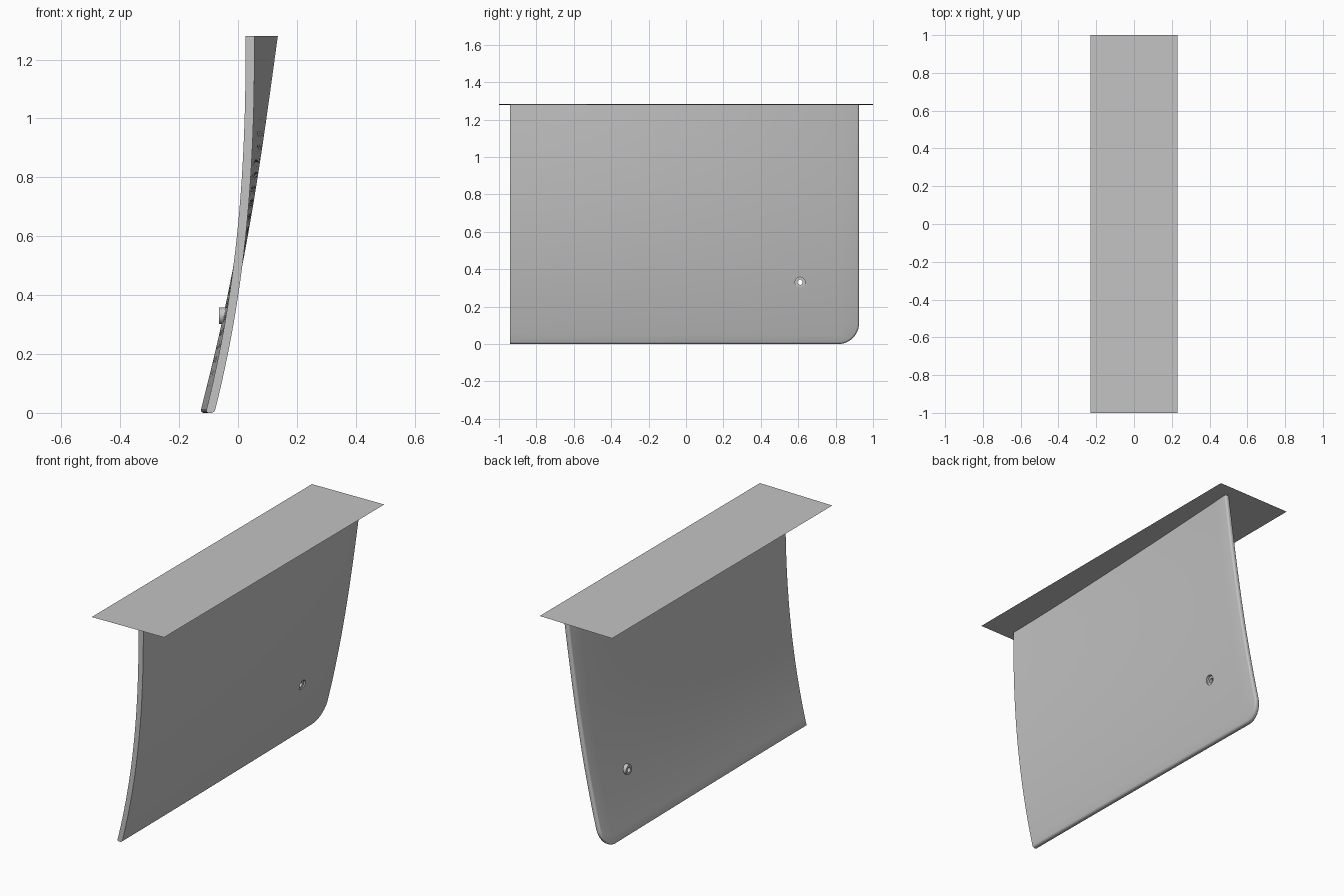
import bpy, bmesh
from math import sin, cos, pi, radians
from mathutils import Matrix, Vector

cube = bpy.data.objects.get("Cube")
if cube:
    bpy.data.objects.remove(cube, do_unlink=True)

grey = bpy.data.materials.new("plain_grey")
grey.use_nodes = True
colour = (0.55, 0.55, 0.55, 1)
grey.diffuse_color = colour
grey.node_tree.nodes["Principled BSDF"].inputs["Base Color"].default_value = colour

Y0, Y1, TOP, CORNER, THICK = -0.94, 0.925, 1.28, 0.11, 0.03


def add_object(name, bm):
    bmesh.ops.recalc_face_normals(bm, faces=bm.faces[:])
    mesh = bpy.data.meshes.new(name)
    bm.to_mesh(mesh)
    bm.free()
    mesh.materials.append(grey)
    obj = bpy.data.objects.new(name, mesh)
    bpy.context.collection.objects.link(obj)
    return obj


def smooth(obj):
    bpy.ops.object.select_all(action='DESELECT')
    obj.select_set(True)
    bpy.context.view_layer.objects.active = obj
    bpy.ops.object.shade_smooth_by_angle(angle=radians(35))


def centre_x(y, z):
    """Sideways position of the curved, twisted panel."""
    t = max(0, (y - Y0) / (Y1 - Y0))
    bow = 0.041 - 0.136 * max(0, 1 - z / TOP) ** 2.4
    twist = -0.02 + 0.0156 * z + 0.0489 * z * z
    return bow + twist * t ** 1.4


# Panel: flat outline with one rounded corner, thickened
bm = bmesh.new()
outline = [(Y0, TOP), (Y0, 0)]
for i in range(13):
    a = pi / 2 * i / 12
    outline.append((Y1 - CORNER + CORNER * sin(a), CORNER - CORNER * cos(a)))
outline.append((Y1, TOP))
face = bm.faces.new([bm.verts.new((-THICK / 2, y, z)) for y, z in outline])
extruded = bmesh.ops.extrude_face_region(bm, geom=[face])
bmesh.ops.translate(bm, vec=(THICK, 0, 0),
                    verts=[v for v in extruded["geom"] if isinstance(v, bmesh.types.BMVert)])

# Round the bottom and back rims
rim = [e for e in bm.edges
       if abs(e.verts[0].co.x - e.verts[1].co.x) < 0.001
       and not all(v.co.z > TOP - 0.001 for v in e.verts)
       and not all(v.co.y < Y0 + 0.001 for v in e.verts)]
bmesh.ops.bevel(bm, geom=rim, offset=0.011, segments=4, profile=0.5, affect='EDGES')

# Slice into a grid, then bend
for axis, start, end, count in ((1, Y0, Y1, 20), (2, 0, TOP, 26)):
    normal = Vector((0, 0, 0))
    normal[axis] = 1
    for i in range(1, count):
        bmesh.ops.bisect_plane(bm, geom=bm.verts[:] + bm.edges[:] + bm.faces[:],
                               plane_co=normal * (start + (end - start) * i / count),
                               plane_no=normal)
for v in bm.verts:
    v.co.x += centre_x(v.co.y, v.co.z)
panel = add_object("curved_panel", bm)

# Hole through the panel
HOLE_Y, HOLE_Z, OUTER, INNER = 0.61, 0.33, 0.028, 0.014
bm = bmesh.new()
bmesh.ops.create_cone(bm, cap_ends=True, segments=32, radius1=OUTER - 0.001,
                      radius2=OUTER - 0.001, depth=0.4,
                      matrix=Matrix.Translation((0, HOLE_Y, HOLE_Z)) @ Matrix.Rotation(pi / 2, 4, 'Y'))
cutter = add_object("hole_cutter", bm)
cutter.hide_render = True
cut = panel.modifiers.new("hole", 'BOOLEAN')
cut.operation = 'DIFFERENCE'
cut.solver = 'EXACT'
cut.object = cutter
bpy.context.view_layer.objects.active = panel
bpy.ops.object.modifier_apply(modifier=cut.name)
bpy.data.objects.remove(cutter, do_unlink=True)
smooth(panel)

# Bushing: short tube lining the hole
bm = bmesh.new()
section = [(-0.065, INNER), (-0.065, OUTER), (-0.028, OUTER), (-0.028, INNER)]
rings = []
for i in range(32):
    a = 2 * pi * i / 32
    rings.append([bm.verts.new((x, HOLE_Y + r * cos(a), HOLE_Z + r * sin(a))) for x, r in section])
for i, ring in enumerate(rings):
    following = rings[(i + 1) % len(rings)]
    for j in range(4):
        k = (j + 1) % 4
        bm.faces.new((ring[j], ring[k], following[k], following[j]))
smooth(add_object("bushing", bm))

# Top plate: thin sheet, tilted slightly
bm = bmesh.new()
bm.faces.new([bm.verts.new((x, y, 1.281 + 0.013 * x))
              for x, y in ((-0.23, -1), (0.23, -1), (0.23, 1), (-0.23, 1))])
plate = add_object("top_plate", bm)
if plate.data.polygons[0].normal.z < 0:
    plate.data.flip_normals()
